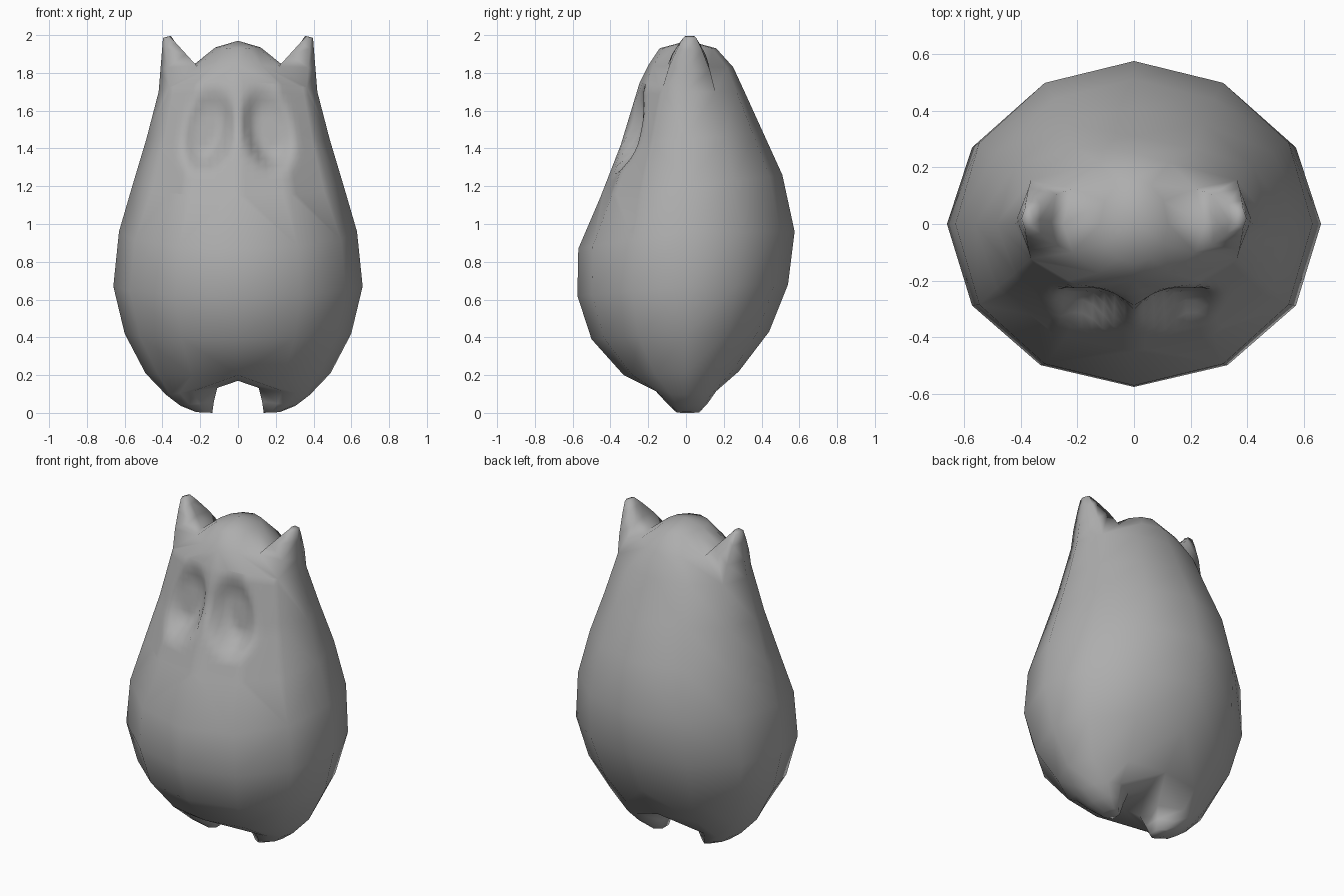
import bpy, bmesh, math
from mathutils import Vector

cube = bpy.data.objects.get("Cube")
if cube:
    bpy.data.objects.remove(cube, do_unlink=True)

grey = bpy.data.materials.new("mid_grey")
grey.use_nodes = True
COLOUR = (0.42, 0.42, 0.42, 1)
grey.diffuse_color = COLOUR
grey.node_tree.nodes["Principled BSDF"].inputs["Base Color"].default_value = COLOUR

bm = bmesh.new()


def bridge(a, b, closed=True, skip=()):
    """Join two vertex loops with quads."""
    n = len(a)
    made = []
    for i in range(n if closed else n - 1):
        if i not in skip:
            j = (i + 1) % n
            made.append(bm.faces.new((a[i], a[j], b[j], b[i])))
    return made


# Body rings, +x half only: half width, front y, back y, then z at front, side and back
RINGS = [
    (0.49, -0.33, 0.28, 0.20, 0.21, 0.22),
    (0.60, -0.50, 0.44, 0.39, 0.42, 0.43),
    (0.66, -0.575, 0.54, 0.62, 0.67, 0.68),
    (0.63, -0.57, 0.575, 0.87, 0.96, 0.96),
    (0.56, -0.45, 0.51, 1.15, 1.20, 1.26),
    (0.485, -0.345, 0.41, 1.42, 1.45, 1.48),
    (0.42, -0.245, 0.31, 1.75, 1.70, 1.70),
    (0.25, -0.20, 0.25, 1.84, 1.83, 1.83),
    (0.12, -0.14, 0.16, 1.93, 1.935, 1.93),
]


def body_ring(hw, yf, yb, zf, zs, zb):
    verts = []
    for k in range(7):
        a = math.radians(30 * k)
        c = math.cos(a)
        y, z = (yf, zf) if c > 0 else (yb, zb)
        x = hw * math.sin(a) if 0 < k < 6 else 0
        verts.append(bm.verts.new((x, y * abs(c), zs + (z - zs) * abs(c))))
    return verts


rings = [body_ring(*r) for r in RINGS]
eye_faces = []
for i in range(len(rings) - 1):
    # the two side faces of the head band are left open for the ear
    made = bridge(rings[i], rings[i + 1], False, (2, 3) if i == 6 else ())
    if i in (4, 5):
        eye_faces += made[:2]

# Crown
crown = bm.verts.new((0, 0.01, 1.97))
for k in range(6):
    bm.faces.new((rings[-1][k], rings[-1][k + 1], crown))

# Ear, drawn up from the opening
base = rings[6][2:5] + rings[7][4:1:-1]
tip = [Vector(p) for p in ((0.385, -0.015, 1.985), (0.397, 0.02, 1.985), (0.385, 0.055, 1.985),
                           (0.362, 0.045, 1.995), (0.355, 0.02, 1.995), (0.362, -0.005, 1.995))]
previous = base
for t in (0.4, 0.78, 1.0):
    bulge = 0.012 * math.sin(math.pi * t)
    loop = []
    for v, p in zip(base, tip):
        q = v.co.lerp(p, t)
        q.y += bulge * (1 if p.y > 0.03 else -1 if p.y < 0.01 else 0)
        loop.append(bm.verts.new(q))
    bridge(previous, loop)
    previous = loop
bm.faces.new(previous)

# Leg and foot, drawn down from half of the underside
crotch = [bm.verts.new((0, 0.10, 0.175)), bm.verts.new((0, -0.12, 0.17))]
previous = rings[0] + crotch
ANGLES = [0, 30, 60, 90, 120, 150, 180, 240, 300]
# centre x, x radius, front y, back y, z, drop towards the outside
for cx, rx, yf, yb, z, drop in ((0.235, 0.145, -0.16, 0.16, 0.115, 0.02),
                                (0.21, 0.095, -0.10, 0.115, 0.05, 0.012),
                                (0.175, 0.045, -0.05, 0.07, 0.002, -0.002)):
    loop = []
    for deg in ANGLES:
        s, c = math.sin(math.radians(deg)), math.cos(math.radians(deg))
        loop.append(bm.verts.new((cx + rx * s, (yf if c > 0 else yb) * abs(c), z - drop * s)))
    bridge(previous, loop)
    previous = loop
bm.faces.new(previous)

# Eye socket: refine the face and press a tilted oval hollow into it
edges = list({e for f in eye_faces for e in f.edges})
bmesh.ops.subdivide_edges(bm, edges=edges, cuts=6, use_grid_fill=True)
TILT = math.radians(14)
for v in bm.verts:
    if v.co.y > -0.1 or not 1.2 < v.co.z < 1.78 or v.co.x < 0.005:
        continue
    dx, dz = v.co.x - 0.165, v.co.z - 1.50
    u = dx * math.cos(TILT) + dz * math.sin(TILT)
    w = dz * math.cos(TILT) - dx * math.sin(TILT)
    d = math.hypot(u / 0.145, w / 0.235)
    press = min(1, max(0, (1 - d) / 0.45))
    floor = -0.225 + 0.12 * dz
    if floor > v.co.y:
        v.co.y += (floor - v.co.y) * press

bmesh.ops.recalc_face_normals(bm, faces=bm.faces[:])
mesh = bpy.data.meshes.new("body")
bm.to_mesh(mesh)
bm.free()
mesh.materials.append(grey)
for p in mesh.polygons:
    p.use_smooth = True

body = bpy.data.objects.new("body", mesh)
bpy.context.collection.objects.link(body)
mirror = body.modifiers.new("mirror", "MIRROR")
mirror.use_clip = True
mirror.merge_threshold = 0.002
